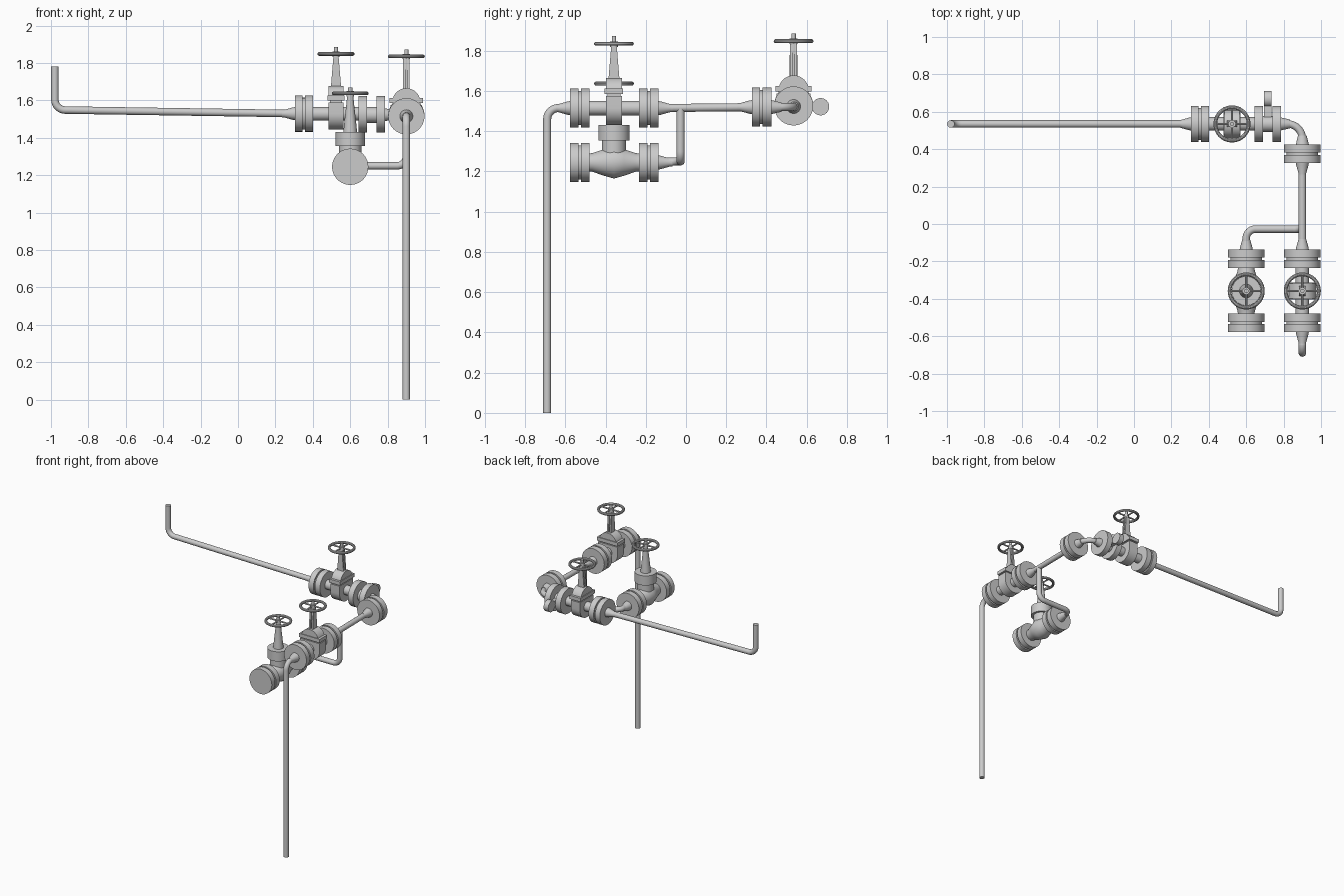
import bpy, bmesh, math
from mathutils import Vector, Matrix

if "Cube" in bpy.data.objects:
    bpy.data.objects.remove(bpy.data.objects["Cube"])

R = 0.02  # pipe radius


def finish(name, bm, mat=Matrix()):
    bmesh.ops.recalc_face_normals(bm, faces=bm.faces)
    me = bpy.data.meshes.new(name)
    bm.to_mesh(me)
    bm.free()
    ob = bpy.data.objects.new(name, me)
    bpy.context.collection.objects.link(ob)
    me.transform(mat)
    bpy.ops.object.select_all(action='DESELECT')
    bpy.context.view_layer.objects.active = ob
    ob.select_set(True)
    bpy.ops.object.shade_smooth_by_angle(angle=math.radians(35))
    return ob


def frame(origin, axis):
    """Matrix taking local z to the given axis."""
    return Matrix.Translation(origin) @ Vector(axis).to_track_quat('Z', 'Y').to_matrix().to_4x4()


def lathe(name, profile, origin, axis=(0, 0, 1), n=40):
    """Solid of revolution from (distance, radius) pairs."""
    bm = bmesh.new()
    rings = [[bm.verts.new((r * math.cos(2 * math.pi * i / n), r * math.sin(2 * math.pi * i / n), t))
              for i in range(n)] for t, r in profile]
    for a, b in zip(rings, rings[1:]):
        for i in range(n):
            bm.faces.new((a[i], a[(i + 1) % n], b[(i + 1) % n], b[i]))
    bm.faces.new(rings[0])
    bm.faces.new(rings[-1])
    return finish(name, bm, frame(origin, axis))


def pipe(name, pts, bend=0.055):
    """Round pipe through points with rounded corners."""
    pts = [Vector(p) for p in pts]
    path = [pts[0]]
    for a, b, c in zip(pts, pts[1:], pts[2:]):
        p, q = b + (a - b).normalized() * bend, b + (c - b).normalized() * bend
        ctr = p + q - b
        for i in range(11):
            t = i / 10 * math.pi / 2
            path.append(ctr + (p - ctr) * math.cos(t) + (q - ctr) * math.sin(t))
    path.append(pts[-1])
    cu = bpy.data.curves.new(name, 'CURVE')
    cu.dimensions = '3D'
    cu.bevel_depth, cu.bevel_resolution, cu.use_fill_caps = R, 6, True
    sp = cu.splines.new('POLY')
    sp.points.add(len(path) - 1)
    for s, p in zip(sp.points, path):
        s.co = (*p, 1)
    sp.use_smooth = True
    ob = bpy.data.objects.new(name, cu)
    bpy.context.collection.objects.link(ob)
    bpy.ops.object.select_all(action='DESELECT')
    bpy.context.view_layer.objects.active = ob
    ob.select_set(True)
    bpy.ops.object.convert(target='MESH')
    bpy.ops.object.shade_smooth_by_angle(angle=math.radians(35))


def slab(name, outline, depth, mat):
    """Outline in local y-z, extruded evenly along local x."""
    bm = bmesh.new()
    f = bm.faces.new([bm.verts.new((-depth / 2, y, z)) for y, z in outline])
    top = bmesh.ops.extrude_face_region(bm, geom=[f])['geom']
    bmesh.ops.translate(bm, vec=(depth, 0, 0), verts=[v for v in top if isinstance(v, bmesh.types.BMVert)])
    return finish(name, bm, mat)


def arc(r, cy, cz, a0, a1, n=20):
    return [(cy + r * math.cos(math.radians(a0 + (a1 - a0) * i / n)),
             cz + r * math.sin(math.radians(a0 + (a1 - a0) * i / n))) for i in range(n + 1)]


def flange_pair(name, origin, axis):
    """Two bolted discs with a thin gasket, 0.098 long."""
    lathe(name, [(0, .097), (.042, .097), (.042, .085), (.054, .085), (.054, .097), (.098, .097)], origin, axis)


def reducer(name, origin, axis):
    lathe(name, [(0, .035), (.012, .033), (.058, R), (.07, R)], origin, axis)


def handwheel(name, x, y, z):
    # rim, hub and four spokes
    bm = bmesh.new()
    n, m = 40, 10
    v = [[bm.verts.new(((.089 + .01 * math.cos(b)) * math.cos(a), (.089 + .01 * math.cos(b)) * math.sin(a),
                        .01 * math.sin(b))) for b in [2 * math.pi * j / m for j in range(m)]]
         for a in [2 * math.pi * i / n for i in range(n)]]
    for i in range(n):
        for j in range(m):
            bm.faces.new((v[i][j], v[(i + 1) % n][j], v[(i + 1) % n][(j + 1) % m], v[i][(j + 1) % m]))
    finish(name + "_rim", bm, Matrix.Translation((x, y, z)))
    for i, ax in enumerate([(1, 0, 0), (0, 1, 0)]):
        lathe(f"{name}_spoke_{i}", [(-.088, .006), (.088, .006)], (x, y, z), ax, 10)
    lathe(name + "_hub", [(-.015, .02), (.012, .02)], (x, y, z), n=24)


def gate_valve(name, x, y, z, turn):
    """Gate valve; the pipe runs along local x."""
    m = Matrix.Translation((x, y, z)) @ Matrix.Rotation(turn, 4, 'Z')
    # body with rounded belly, bonnet flange, domed bonnet
    slab(name + "_body", arc(.085, 0, 0, 180, 360) + [(.085, .06), (-.085, .06)], .08, m)
    slab(name + "_neck", [(-.075, .05), (.075, .05), (.075, .08), (-.075, .08)], .066, m)
    slab(name + "_bonnet_flange", [(-.09, .07), (.09, .07), (.09, .098), (-.09, .098)], .092, m)
    slab(name + "_bonnet", arc(.075, 0, .075, 0, 180), .08, m)
    # tapered yoke, made of two arms
    for s in (-1, 1):
        ym = m @ Matrix.Rotation(math.pi / 2, 4, 'Z')
        ym = ym @ Matrix.Translation((s * .011, 0, 0))
        slab(f"{name}_yoke_{'left' if s < 0 else 'right'}",
             [(-.028, .135), (.028, .135), (.014, .305), (-.014, .305)], .013, ym)
    lathe(name + "_stem", [(.12, .011), (.358, .011)], (x, y, z), n=20)
    # nozzles
    lathe(name + "_nozzles", [(-.13, .036), (.13, .036)], (x, y, z), m.to_3x3() @ Vector((1, 0, 0)))
    handwheel(name + "_handwheel", x, y, z + .32)


# main line: riser and elbow
pipe("riser_pipe", [(.9, -.69, 0), (.9, -.69, 1.515), (.9, -.55, 1.515)])
reducer("riser_reducer", (.9, -.577, 1.515), (0, -1, 0))
flange_pair("front_flange", (.9, -.577, 1.515), (0, 1, 0))
gate_valve("front_gate_valve", .9, -.358, 1.515, math.pi / 2)
flange_pair("middle_flange", (.9, -.234, 1.515), (0, 1, 0))
reducer("middle_reducer", (.9, -.137, 1.515), (0, 1, 0))
pipe("cross_pipe", [(.9, -.15, 1.515), (.9, .34, 1.52)])
reducer("cross_reducer", (.9, .327, 1.52), (0, -1, 0))
flange_pair("corner_flange", (.9, .327, 1.52), (0, 1, 0))
pipe("corner_elbow", [(.9, .42, 1.52), (.9, .535, 1.52), (.77, .535, 1.523)], .08)
lathe("corner_elbow_collar_front", [(0, .035), (.05, .023)], (.9, .424, 1.52), (0, 1, 0))
lathe("corner_elbow_collar_side", [(0, .035), (.05, .023)], (.784, .535, 1.523), (-1, 0, 0)).data.transform(
    Matrix.Translation((.784, .535, 1.523)) @ Matrix.Scale(-1, 4, (1, 0, 0)) @ Matrix.Translation((-.784, -.535, -1.523)))

# flanges around the spectacle plate
for i, x in enumerate((.645, .740)):
    lathe(f"blind_flange_{i}", [(0, .097), (.045, .097)], (x, .535, 1.526), (1, 0, 0))
mb = Matrix.Translation((.715, .535, 1.522))
slab("spectacle_plate_inner", arc(.042, 0, 0, 0, 360, 39)[:-1], .055, mb)
slab("spectacle_plate_outer", arc(.043, .134, 0, 0, 360, 39)[:-1], .04, mb)
slab("spectacle_plate_link", [(.02, -.018), (.11, -.018), (.11, .018), (.02, .018)], .04, mb)

# rear gate valve and long line
gate_valve("rear_gate_valve", .524, .535, 1.528, 0)
flange_pair("rear_flange", (.304, .535, 1.529), (1, 0, 0))
reducer("rear_reducer", (.304, .535, 1.529), (-1, 0, 0))
pipe("long_pipe", [(.32, .535, 1.529), (-.979, .535, 1.549), (-.979, .535, 1.78)])

# drop branch to the globe valve
pipe("branch_pipe", [(.6, -.15, 1.247), (.6, -.027, 1.25), (.9, -.027, 1.25), (.9, -.027, 1.516)], .05)
reducer("branch_reducer", (.6, -.137, 1.245), (0, 1, 0))
flange_pair("globe_rear_flange", (.6, -.234, 1.245), (0, 1, 0))
flange_pair("globe_front_blind", (.6, -.577, 1.245), (0, 1, 0))
lathe("globe_body", [(-.13, .044), (-.108, .046), (-.05, .066), (0, .08), (.05, .066), (.108, .046), (.13, .044)],
      (.6, -.358, 1.245), (0, 1, 0))
lathe("globe_bonnet", [(0, .06), (.11, .06), (.11, .078), (.185, .078)], (.6, -.358, 1.245))
lathe("globe_yoke", [(.18, .037), (.215, .034), (.37, .017), (.4, .017)], (.6, -.358, 1.245), n=28)
lathe("globe_stem", [(.38, .012), (.425, .012)], (.6, -.358, 1.245), n=20)
handwheel("globe_handwheel", .6, -.358, 1.637)
